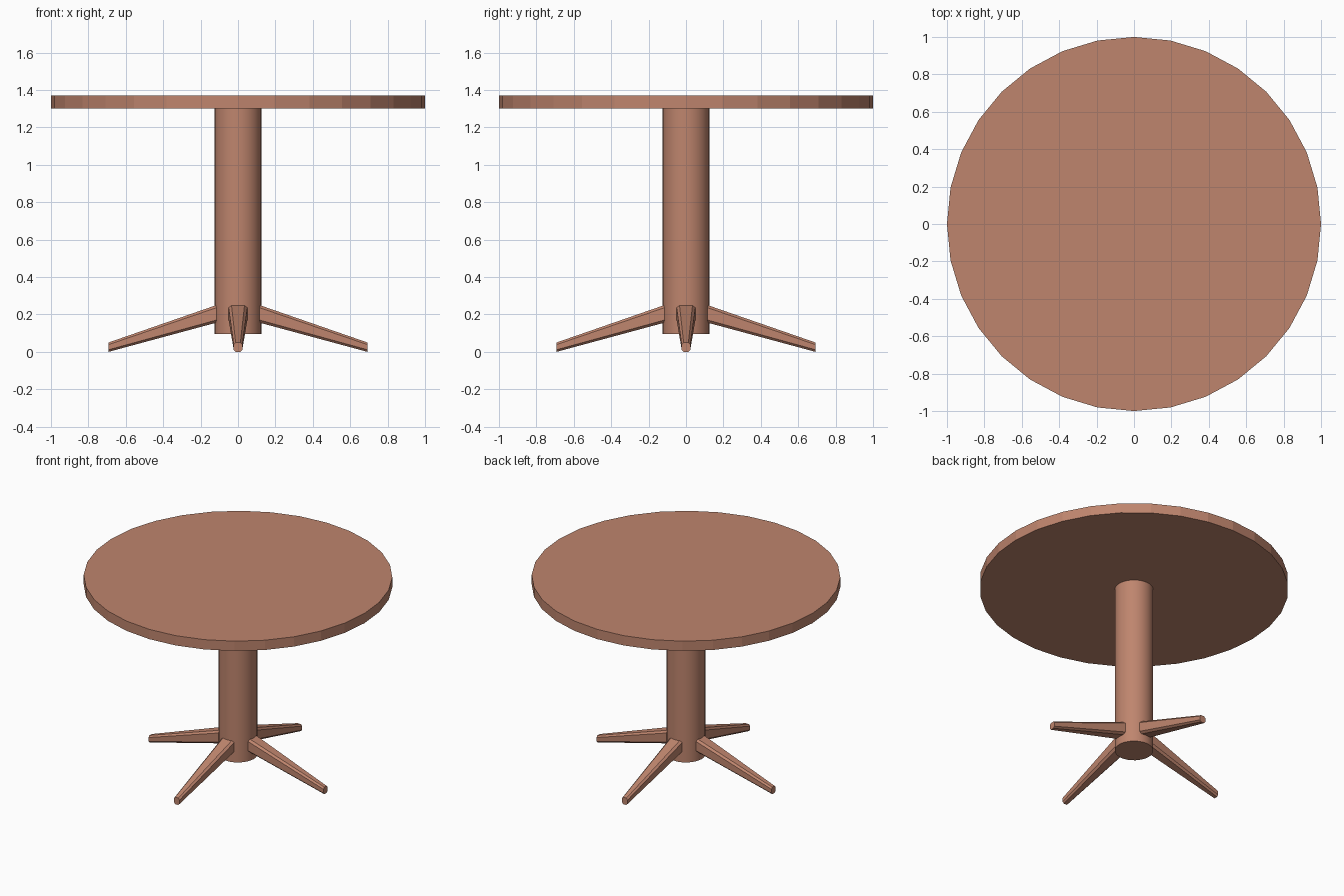
import bpy, bmesh, math
from mathutils import Matrix

if "Cube" in bpy.data.objects:
    bpy.data.objects.remove(bpy.data.objects["Cube"])

wood = bpy.data.materials.new("warm brown wood")
wood.diffuse_color = (0.52, 0.235, 0.155, 1)
wood.use_nodes = True
wood.node_tree.nodes["Principled BSDF"].inputs["Base Color"].default_value = wood.diffuse_color


def finish(obj, name):
    obj.name = name
    obj.data.name = name
    obj.data.materials.append(wood)
    return obj


def cylinder(name, radius, z0, z1, sides):
    bpy.ops.mesh.primitive_cylinder_add(vertices=sides, radius=radius, depth=z1 - z0,
                                        location=(0, 0, (z0 + z1) / 2))
    return finish(bpy.context.object, name)


def section(x, half_w, z0, z1, cut):
    """Rectangle with chamfered corners, standing across the leg at x."""
    cy, cz = half_w * cut, (z1 - z0) / 2 * cut
    return [(x, -half_w + cy, z0), (x, half_w - cy, z0),
            (x, half_w, z0 + cz), (x, half_w, z1 - cz),
            (x, half_w - cy, z1), (x, -half_w + cy, z1),
            (x, -half_w, z1 - cz), (x, -half_w, z0 + cz)]


def leg(name, angle):
    bm = bmesh.new()
    # root sits just inside the column, tip rests on the floor
    root = [bm.verts.new(p) for p in section(0.115, 0.05, 0.156, 0.25, 0.3)]
    tip = [bm.verts.new(p) for p in section(0.692, 0.023, 0.0, 0.05, 0.45)]
    bm.faces.new(root)
    bm.faces.new(tip)
    for i in range(8):
        j = (i + 1) % 8
        bm.faces.new((root[i], root[j], tip[j], tip[i]))
    bmesh.ops.recalc_face_normals(bm, faces=bm.faces)
    bm.transform(Matrix.Rotation(angle, 4, 'Z'))
    mesh = bpy.data.meshes.new(name)
    bm.to_mesh(mesh)
    bm.free()
    obj = bpy.data.objects.new(name, mesh)
    bpy.context.collection.objects.link(obj)
    return finish(obj, name)


# Round top, flat facets
cylinder("table_top", 1.0, 1.30, 1.37, 32)

# Central column, smooth sides
cylinder("column", 0.125, 0.095, 1.30, 32)
bpy.ops.object.shade_smooth_by_angle(angle=math.radians(30))

# Four splayed feet
for i, side in enumerate(("right", "back", "left", "front")):
    leg(side + "_leg", i * math.pi / 2)
